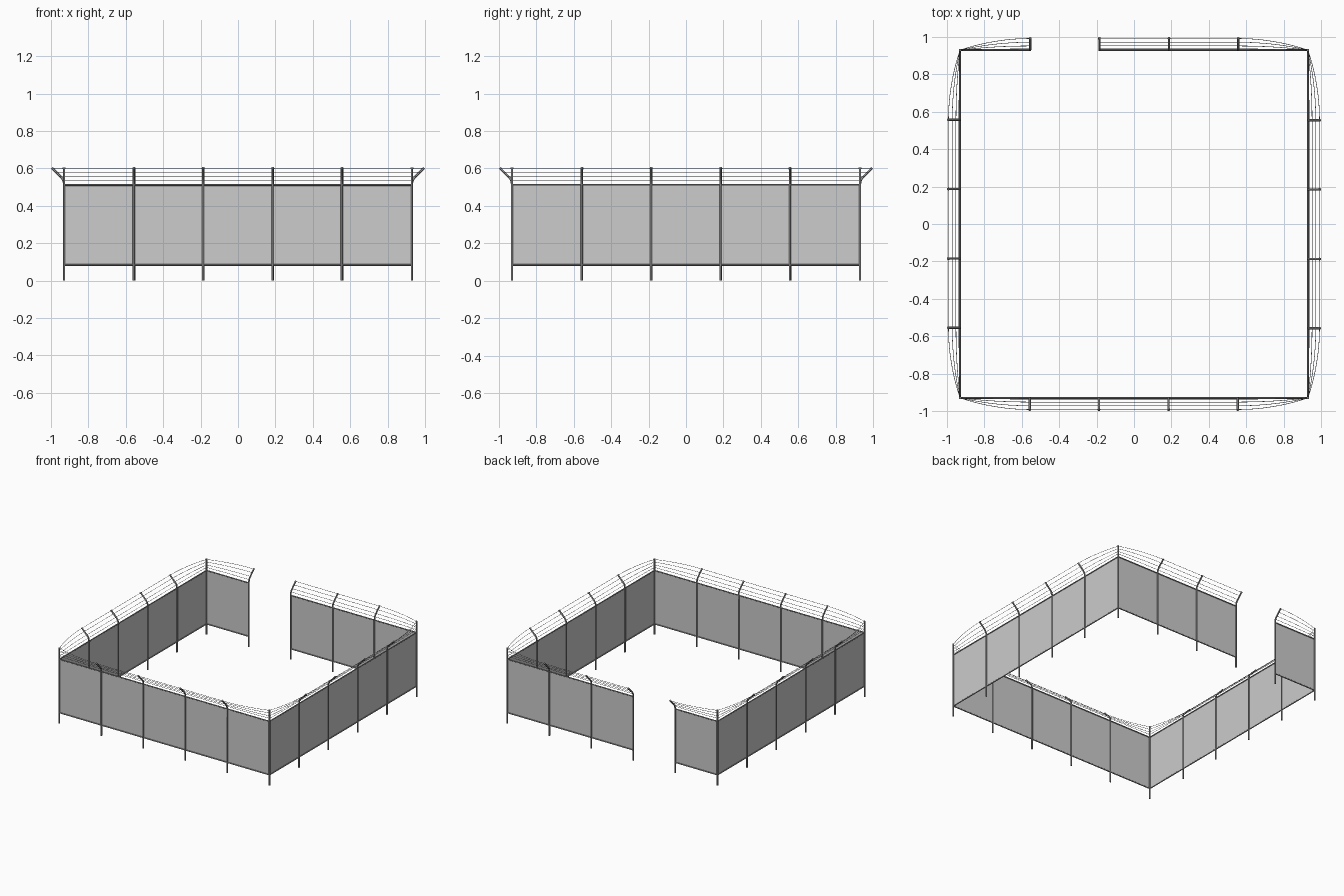
import bpy
from math import radians
from mathutils import Matrix, Vector

cube = bpy.data.objects.get("Cube")
if cube:
    bpy.data.objects.remove(cube, do_unlink=True)


def material(name, value):
    m = bpy.data.materials.new(name)
    m.use_nodes = True
    color = (value, value, value, 1)
    m.diffuse_color = color
    m.node_tree.nodes["Principled BSDF"].inputs["Base Color"].default_value = color
    return m


STEEL = material("grey steel", 0.28)
MESH = material("light grey wire mesh", 0.604)

HALF = 0.93                      # corner post position
STOPS = (-0.557, -0.187, 0.185, 0.555)
LOW, HIGH, TOP = 0.084, 0.512, 0.6
# outward offset and height of each wire along the slanted arm
WIRES = ((0.006, 0.536), (0.022, 0.556), (0.042, 0.579), (0.062, TOP))


def place(wall, s, out, z):
    """Point on a wall: distance along it, offset outward, height."""
    return Matrix.Rotation(radians(90 * wall), 3, 'Z') @ Vector((s, -HALF - out, z))


def tubes(name, paths, radius, resolution):
    """One mesh of round bars that follow the paths."""
    curve = bpy.data.curves.new(name, 'CURVE')
    curve.dimensions = '3D'
    curve.bevel_depth = radius
    curve.bevel_resolution = resolution
    curve.use_fill_caps = True
    for path in paths:
        spline = curve.splines.new('POLY')
        spline.points.add(len(path) - 1)
        for point, co in zip(spline.points, path):
            point.co = (*co, 1)
    obj = bpy.data.objects.new(name, curve)
    bpy.context.collection.objects.link(obj)
    curve.materials.append(STEEL)
    bpy.ops.object.select_all(action='DESELECT')
    obj.select_set(True)
    bpy.context.view_layer.objects.active = obj
    bpy.ops.object.convert(target='MESH')
    bpy.ops.object.shade_smooth_by_angle(angle=radians(50))


def wire_path(wall, start, end, out, z):
    """Straight between arms, bowing inward to meet a corner post."""
    inner = STOPS[-1]
    steps = [start, end] + [s for s in STOPS if start < s < end]
    for i in range(1, 8):
        s = inner + (HALF - inner) * i / 8
        steps += [v for v in (s, -s) if start < v < end]
    path = []
    for s in sorted(steps):
        t = max(0, (abs(s) - inner) / (HALF - inner))
        path.append(place(wall, s, out * (1 - t * t), z))
    return path


names = ("front", "left", "back", "right")
for wall, side in enumerate(names):
    # The back wall has an open gateway
    runs = [(-HALF, HALF)]
    if side == "back":
        runs = [(-HALF, STOPS[2]), (STOPS[3], HALF)]

    # Posts with outward curved arms
    arm = ((0, 0), (0, 0.515), (0.002, 0.53), (0.008, 0.544), (0.018, 0.556), (0.064, 0.602))
    tubes(side + "_posts", [[place(wall, s, o, z) for o, z in arm] for s in STOPS],
          0.0058, 2)

    # Small caps on the arm tips
    tubes(side + "_arm_caps", [[place(wall, s, 0.059, 0.597), place(wall, s, 0.065, 0.603)]
                               for s in STOPS], 0.007, 2)

    # Top and bottom rails
    tubes(side + "_rails", [[place(wall, a, 0, z), place(wall, b, 0, z)]
                            for a, b in runs for z in (LOW, HIGH)], 0.0045, 2)

    # Overhanging wires
    tubes(side + "_wires", [wire_path(wall, a, b, o, z)
                            for a, b in runs for o, z in WIRES], 0.0015, 0)

    # Fence panels, one face per bay
    verts, faces = [], []
    for a, b in runs:
        stops = [a] + [s for s in STOPS if a < s < b] + [b]
        for p, q in zip(stops, stops[1:]):
            n = len(verts)
            verts += [place(wall, s, 0, z) for s, z in
                      ((p, LOW), (q, LOW), (q, HIGH), (p, HIGH))]
            faces.append((n, n + 1, n + 2, n + 3))
    mesh = bpy.data.meshes.new(side + "_panels")
    mesh.from_pydata(verts, [], faces)
    mesh.materials.append(MESH)
    bpy.context.collection.objects.link(bpy.data.objects.new(side + "_panels", mesh))

# Straight corner posts
tubes("corner_posts", [[place(w, HALF, 0, 0), place(w, HALF, 0, 0.603)] for w in range(4)],
      0.0056, 2)
tubes("corner_caps", [[place(w, HALF, 0, 0.596), place(w, HALF, 0, 0.604)] for w in range(4)],
      0.007, 2)
